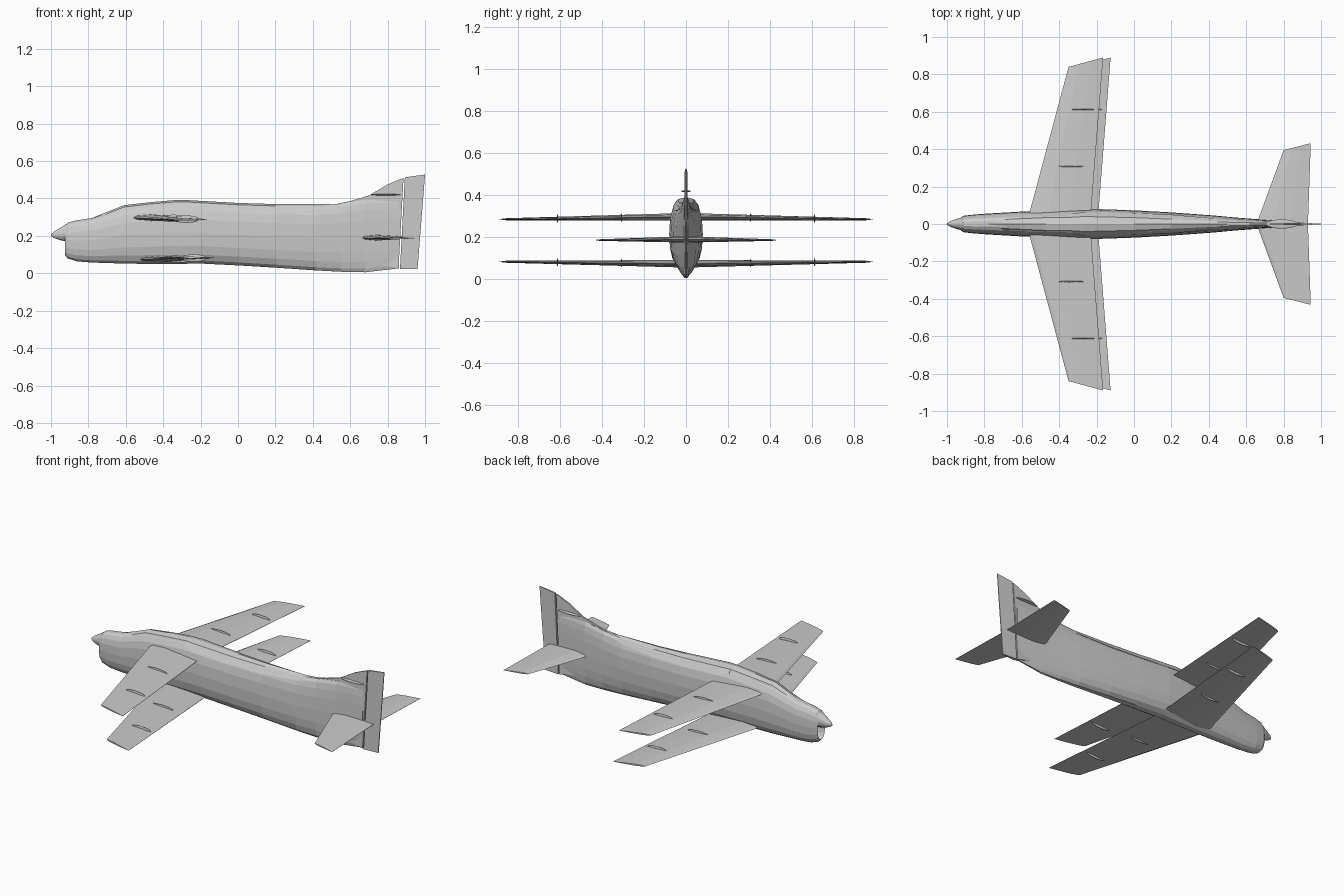
import bpy, bmesh
from math import sin, cos, pi

if "Cube" in bpy.data.objects:
    bpy.data.objects.remove(bpy.data.objects["Cube"])


def make(name, bm):
    bmesh.ops.recalc_face_normals(bm, faces=bm.faces)
    me = bpy.data.meshes.new(name)
    bm.to_mesh(me)
    bm.free()
    ob = bpy.data.objects.new(name, me)
    bpy.context.collection.objects.link(ob)
    return ob


def loft(name, rings, recess=False):
    """Skin closed rings of equal length and cap both ends."""
    bm = bmesh.new()
    rows = [[bm.verts.new(p) for p in r] for r in rings]
    n = len(rows[0])
    for a, b in zip(rows, rows[1:]):
        for i in range(n):
            bm.faces.new((a[i], a[(i + 1) % n], b[(i + 1) % n], b[i]))
    front = bm.faces.new(rows[0])
    bm.faces.new(rows[-1])
    if recess:
        bmesh.ops.inset_individual(bm, faces=[front], thickness=0.008)
        bmesh.ops.translate(bm, verts=list(front.verts), vec=(0.1, 0, 0))
    return make(name, bm)


def oval(x, bottom, top, half, n=18, power=2.5):
    """Rounded upright cross-section of the body."""
    pts = []
    for i in range(n):
        a = 2 * pi * i / n
        c, s = cos(a), sin(a)
        y = half * abs(c) ** (2 / power) * (1 if c >= 0 else -1)
        z = abs(s) ** (2 / power) * (1 if s >= 0 else -1)
        pts.append((x, y, (top + bottom) / 2 + z * (top - bottom) / 2))
    return pts


# airfoil: chord fraction and thickness fraction
FOIL = [(0, 0), (.06, .6), (.3, 1), (.65, .65), (1, .06),
        (1, -.06), (.65, -.65), (.3, -1), (.06, -.6)]


def surface(name, root, tip, rake, z_root, z_tip, t_root, t_tip):
    """Full-span flying surface; root/tip = (leading x, trailing x, y)."""
    rings = []
    for side, (le, te, y), z, t in ((-1, tip, z_tip, t_tip),
                                    (0, root, z_root, t_root),
                                    (1, tip, z_tip, t_tip)):
        k = rake if side else 0
        dx = 0.0
        rings.append([(le + (te - le) * u + dx, side * (y + k * u), z + t * v)
                      for u, v in FOIL])
    return loft(name, rings)


def blade(name, loc, size):
    """Thin lens-shaped fence."""
    bm = bmesh.new()
    bmesh.ops.create_uvsphere(bm, u_segments=12, v_segments=6, radius=1)
    for v in bm.verts:
        v.co = [loc[i] + v.co[i] * size[i] for i in range(3)]
    return make(name, bm)


# fuselage: x, bottom, top, half width
BODY = [(-.925, .095, .255, .036), (-.91, .078, .272, .044), (-.86, .062, .285, .05),
        (-.78, .056, .297, .056), (-.61, .05, .355, .066), (-.47, .048, .375, .072),
        (-.33, .048, .388, .078), (-.2, .05, .382, .08), (0, .04, .372, .073),
        (.2, .028, .366, .062), (.42, .013, .362, .046), (.55, .006, .375, .034),
        (.68, .003, .395, .024), (.86, .024, .40, .011)]
loft("fuselage", [oval(*s) for s in BODY], recess=True)

# pointed nose above the chin intake
NOSE = [(-1, .2, .208, .003), (-.985, .188, .222, .014), (-.95, .176, .244, .026),
        (-.92, .17, .264, .035), (-.86, .165, .283, .042), (-.78, .16, .29, .045)]
loft("nose_cone", [oval(*s, n=14, power=2) for s in NOSE])

# canopy and dorsal spine, faceted shells
def shell(x, bottom, top, low, high):
    return [(x, -low, bottom), (x, -high, top - .01), (x, 0, top),
            (x, high, top - .01), (x, low, bottom)]


loft("canopy", [shell(-.78, .27, .296, .04, .02), shell(-.61, .29, .364, .056, .028),
                shell(-.47, .32, .38, .058, .034), shell(-.33, .34, .392, .059, .036)])
loft("dorsal_spine", [shell(-.33, .36, .392, .055, .036), shell(-.27, .345, .391, .063, .04),
                      shell(0, .33, .376, .058, .034), shell(.2, .325, .37, .05, .026),
                      shell(.5, .34, .37, .024, .012)])

# two stacked wings, the lower one set slightly aft
surface("upper_wing", (-.575, -.235, 0), (-.35, -.165, .84), .05, .298, .286, .018, .005)
surface("lower_wing", (-.535, -.195, 0), (-.31, -.125, .84), .05, .074, .084, .018, .005)

# wing fences
for level, dx, base, slope in (("upper", 0, .298, -.014), ("lower", .04, .074, .012)):
    for side, tag in ((-1, "right"), (1, "left")):
        for y, x, length in ((.308, -.345, .085), (.612, -.275, .07)):
            blade(f"{level}_{tag}_fence", (x + dx, side * y, base + slope * y),
                  (length, .004, .02))

# tailplane
surface("tailplane", (.655, .93, 0), (.80, .945, .395), .037, .19, .187, .015, .004)


# fin and rudder
def plate(name, outline):
    """Upright plate; outline points are x, z, half thickness."""
    return loft(name, [[(x, -t, z) for x, z, t in outline],
                       [(x, t, z) for x, z, t in outline]])


plate("fin", [(.5, .365, .006), (.6, .386, .006), (.7, .416, .005), (.8, .475, .004),
              (.885, .51, .004), (.858, .024, .011), (.7, .06, .012)])
plate("rudder", [(.892, .513, .006), (1.0, .528, .002), (.96, .022, .003), (.866, .022, .011)])
blade("fin_fence", (.79, 0, .42), (.085, .025, .004))
